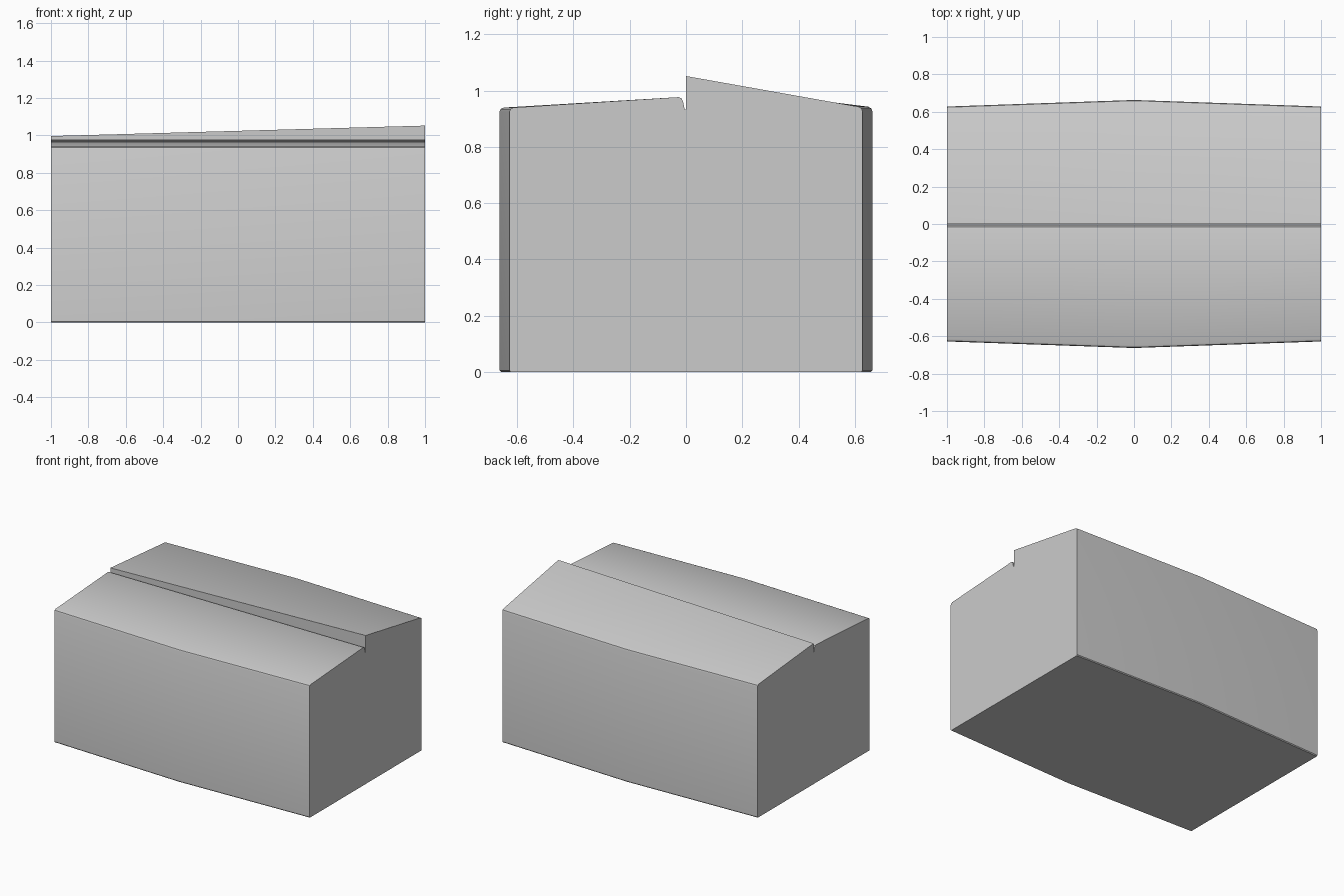
import bpy
import bmesh
from math import radians

cube = bpy.data.objects.get("Cube")
if cube:
    bpy.data.objects.remove(cube, do_unlink=True)

grey = bpy.data.materials.new("light_grey")
grey.use_nodes = True
colour = (0.6, 0.6, 0.6, 1)
grey.diffuse_color = colour
grey.node_tree.nodes["Principled BSDF"].inputs["Base Color"].default_value = colour


def section(x):
    """Outline of the box at one x: bowed in depth, ridge rising to the left."""
    d = 0.663 - 0.035 * abs(x)
    ridge = 1.024 + 0.028 * x
    return [
        (-d + 0.005, 0), (-d, 0.006),                         # front bottom edge
        (-d, 0.925), (-d + 0.004, 0.935), (-d + 0.015, 0.94),  # front top edge
        (-0.026, 0.977), (-0.016, 0.973), (-0.01, 0.96),       # rounded lid lip
        (-0.005, 0.933), (0, 0.933), (0, ridge),               # groove and step
        (d - 0.015, 0.943), (d - 0.004, 0.937), (d, 0.925),    # back top edge
        (d, 0.006), (d - 0.005, 0),                            # back bottom edge
    ]


# Box body: three sections bridged along x, with flat end caps
bm = bmesh.new()
rings = [[bm.verts.new((x, y, z)) for y, z in section(x)] for x in (-1, 0, 1)]
for a, b in zip(rings, rings[1:]):
    for i in range(len(a)):
        j = (i + 1) % len(a)
        bm.faces.new((a[i], a[j], b[j], b[i]))
bm.faces.new(rings[0])
bm.faces.new(rings[-1])
bmesh.ops.recalc_face_normals(bm, faces=bm.faces)

mesh = bpy.data.meshes.new("box_body")
bm.to_mesh(mesh)
bm.free()
mesh.materials.append(grey)
box = bpy.data.objects.new("box_body", mesh)
bpy.context.collection.objects.link(box)

# Smooth the bowed walls and rounded lips, keep the corners sharp
bpy.ops.object.select_all(action="DESELECT")
box.select_set(True)
bpy.context.view_layer.objects.active = box
bpy.ops.object.shade_smooth_by_angle(angle=radians(35))
